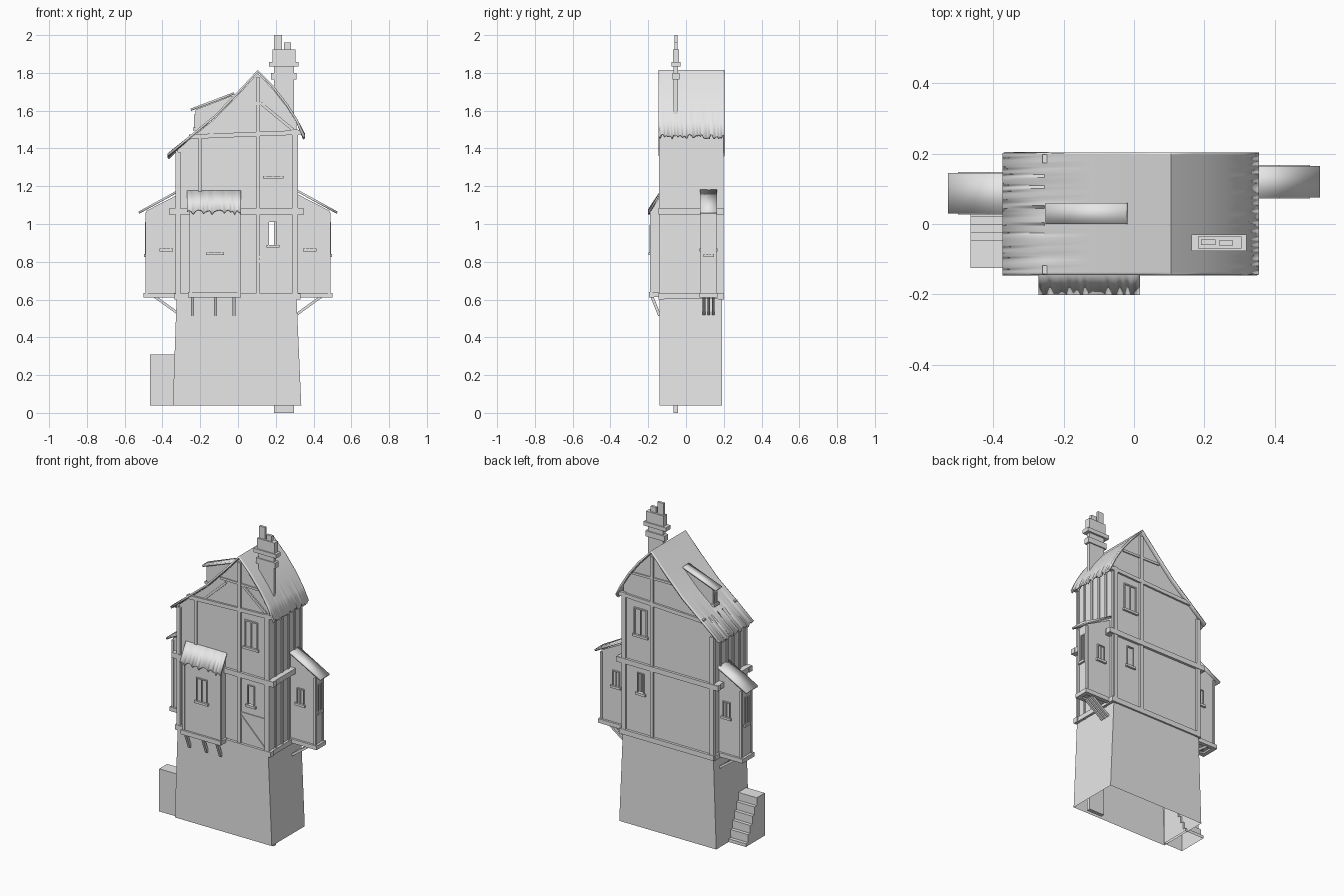
import bpy, bmesh, random
from mathutils import Vector, Matrix

random.seed(4)
if "Cube" in bpy.data.objects:
    bpy.data.objects.remove(bpy.data.objects["Cube"], do_unlink=True)

GREY = (0.8, 0.8, 0.8, 1)
plaster = bpy.data.materials.new("plain_grey")
plaster.use_nodes = True
plaster.diffuse_color = GREY
plaster.node_tree.nodes["Principled BSDF"].inputs["Base Color"].default_value = GREY

FRONT, BACK = -0.13, 0.185      # wall planes
LEFT, RIGHT = -0.325, 0.31


def finish(name, bm):
    bmesh.ops.recalc_face_normals(bm, faces=bm.faces)
    mesh = bpy.data.meshes.new(name)
    bm.to_mesh(mesh)
    bm.free()
    mesh.materials.append(plaster)
    ob = bpy.data.objects.new(name, mesh)
    bpy.context.collection.objects.link(ob)
    return ob


def box(name, x, y, z):
    bm = bmesh.new()
    size = Matrix.Diagonal((x[1] - x[0], y[1] - y[0], z[1] - z[0], 1))
    mid = Matrix.Translation((sum(x) / 2, sum(y) / 2, sum(z) / 2))
    bmesh.ops.create_cube(bm, size=1, matrix=mid @ size)
    return finish(name, bm)


def beam(name, a, b, w=0.025):
    a, b = Vector(a), Vector(b)
    bm = bmesh.new()
    turn = (b - a).to_track_quat('Z', 'Y').to_matrix().to_4x4()
    bmesh.ops.create_cube(bm, size=1, matrix=Matrix.Translation((a + b) / 2) @ turn
                          @ Matrix.Diagonal((w, w, (b - a).length, 1)))
    return finish(name, bm)


def place(axis, p, t):
    return (p[0], t, p[1]) if axis == 'y' else (t, p[0], p[1])


def prism(name, profile, axis, t0, t1, open_bottom=False, hole=None):
    """Extrude a profile along an axis; optionally cut a see-through opening."""
    bm = bmesh.new()
    rings = [[bm.verts.new(place(axis, p, t)) for p in profile] for t in (t0, t1)]
    for r in rings:
        bm.faces.new(r)
    n = len(profile)
    for i in range(n):
        j = (i + 1) % n
        bm.faces.new((rings[0][i], rings[0][j], rings[1][j], rings[1][i]))
    bmesh.ops.recalc_face_normals(bm, faces=bm.faces)
    if open_bottom:
        low = [f for f in bm.faces if f.normal.z < -0.99]
        bmesh.ops.delete(bm, geom=low, context='FACES')
    if hole:
        x0, x1, z0, z1 = hole
        for co, no in (((x0, 0, 0), (1, 0, 0)), ((x1, 0, 0), (1, 0, 0)),
                       ((0, 0, z0), (0, 0, 1)), ((0, 0, z1), (0, 0, 1))):
            bmesh.ops.bisect_plane(bm, geom=bm.verts[:] + bm.edges[:] + bm.faces[:],
                                   plane_co=co, plane_no=no)
        gone = []
        for f in bm.faces:
            c = f.calc_center_median()
            if abs(f.normal.y) > 0.9 and x0 < c.x < x1 and z0 < c.z < z1:
                gone.append(f)
        bmesh.ops.delete(bm, geom=gone, context='FACES')
    return finish(name, bm)


def roof_sheet(name, profile, axis, t0, t1, steps=1, ragged=(), thick=0.012):
    """Thin roof covering; the listed profile rows get a ragged drip edge."""
    bm = bmesh.new()
    rows = []
    for i, p in enumerate(profile):
        row = []
        for k in range(steps + 1):
            drop = random.uniform(0, 0.025) if i in ragged else 0
            row.append(bm.verts.new(place(axis, (p[0], p[1] - drop), t0 + (t1 - t0) * k / steps)))
        rows.append(row)
    for a, b in zip(rows, rows[1:]):
        for k in range(steps):
            bm.faces.new((a[k], a[k + 1], b[k + 1], b[k]))
    ob = finish(name, bm)
    mod = ob.modifiers.new("thickness", 'SOLIDIFY')
    mod.thickness, mod.offset = thick, 0
    bpy.context.view_layer.objects.active = ob
    ob.select_set(True)
    bpy.ops.object.shade_smooth_by_angle(angle=0.6)
    ob.select_set(False)


def window(name, axis, plane, u, z, bar=0.008):
    """Frame, mullion and sill on a wall whose plane is normal to the axis."""
    out = 0.007
    mid = (u[0] + u[1]) / 2
    parts = [((u[0] - bar, u[0]), z), ((u[1], u[1] + bar), z),
             ((mid - bar / 3, mid + bar / 3), z),
             ((u[0] - bar, u[1] + bar), (z[1], z[1] + bar)),
             ((u[0] - 0.015, u[1] + 0.015), (z[0] - 0.015, z[0]))]
    for i, (a, h) in enumerate(parts):
        d = out + (0.006 if i == 4 else 0)
        deep = (plane - d, plane + d)
        if axis == 'y':
            box(f"{name}_{i}", a, deep, h)
        else:
            box(f"{name}_{i}", deep, a, h)


# Stone base and side stairs
prism("stone_base", [(-0.345, 0.04), (0.335, 0.04), (0.31, 0.61), (LEFT, 0.61)],
      'y', -0.14, 0.19, open_bottom=True)
stairs = [(-0.125, 0.04), (-0.125, 0.31)]
for i in range(5):
    y, z = -0.045 + i * 0.022, 0.31 - i * 0.05
    stairs += [(y, z), (y, z - 0.05)]
stairs += [(0.065, 0.06), (0.065, 0.04)]
prism("side_stairs", stairs, 'x', -0.465, -0.33, open_bottom=True)

# Timbered body with gable, and main roof
slope = [(-0.37, 1.37), (-0.25, 1.465), (-0.12, 1.572), (0, 1.695), (0.105, 1.81),
         (0.19, 1.72), (0.26, 1.63), (0.31, 1.55), (0.35, 1.475)]
gable = [(x, z - 0.012) for x, z in slope[1:-1]]
prism("house_body", [(LEFT, 0.6), (RIGHT, 0.6)] + gable[::-1] + [(LEFT, 1.39)],
      'y', FRONT, BACK, open_bottom=True, hole=(0.165, 0.205, 0.89, 1.01))
roof_sheet("main_roof", slope, 'y', -0.145, 0.203, 44, (0, 8))

# Timber frame on front and back
for side, y in (("front", FRONT), ("back", BACK)):
    beam(f"{side}_left_post", (-0.318, y, 0.6), (-0.318, y, 1.38), 0.026)
    beam(f"{side}_right_post", (0.3, y, 0.6), (0.3, y, 1.5), 0.026)
    beam(f"{side}_king_post", (0.105, y, 0.62), (0.105, y, 1.775), 0.022)
    beam(f"{side}_floor_beam", (-0.335, y, 0.617), (0.33, y, 0.617), 0.032)
    beam(f"{side}_middle_beam", (-0.365, y, 1.067), (0.35, y, 1.067), 0.032)
    beam(f"{side}_attic_beam", (-0.26, y, 1.462), (0.335, y, 1.485), 0.024)
    beam(f"{side}_collar", (-0.03, y, 1.64), (0.24, y, 1.635), 0.014)
    window(f"{side}_attic_window", 'y', y, (0.148, 0.225), (1.255, 1.415))
    window(f"{side}_slit_frame", 'y', y, (0.165, 0.205), (0.89, 1.01), 0.005)
    bpy.data.objects.remove(bpy.data.objects[f"{side}_slit_frame_2"])
beam("front_wall_post", (-0.2, FRONT, 0.62), (-0.2, FRONT, 1.47), 0.016)
beam("front_left_brace", (-0.15, FRONT, 1.47), (0.01, FRONT, 1.62), 0.014)
beam("front_right_brace", (0.12, FRONT, 1.64), (0.29, FRONT, 1.5), 0.016)
beam("front_low_rail", (0.11, FRONT, 0.825), (0.3, FRONT, 0.825), 0.01)
beam("front_low_brace", (0.11, FRONT, 0.81), (0.28, FRONT, 0.64), 0.012)

# Upright planks and cross beams on both ends
for side, x, top in (("left_end", LEFT, 1.39), ("right_end", RIGHT, 1.5)):
    for i in range(6):
        y = -0.133 + i * 0.0635
        beam(f"{side}_plank_{i}", (x, y, 0.6), (x, y, top), 0.014)
    out = 0.018 if x > 0 else -0.018
    beam(f"{side}_middle_beam", (x + out, -0.145, 1.067), (x + out, 0.195, 1.067), 0.034)
    beam(f"{side}_floor_beam", (x, -0.145, 0.617), (x, 0.195, 0.617), 0.03)

# Hanging side bays with lean-to roofs and struts
for side, s, y0, y1 in (("left_bay", -1, 0.04, 0.135), ("right_bay", 1, 0.085, 0.155)):
    prism(side, [(s * 0.3, 0.62), (s * 0.485, 0.62), (s * 0.485, 1.07), (s * 0.3, 1.165)], 'y', y0, y1)
    roof_sheet(f"{side}_roof", [(s * 0.31, 1.178), (s * 0.525, 1.06)], 'y', y0 - 0.01, y1 + 0.01)
    for y in (y0, y1):
        beam(f"{side}_sill_beam", (s * 0.3, y, 0.623), (s * 0.5, y, 0.623), 0.026)
        beam(f"{side}_corner_post", (s * 0.483, y, 0.62), (s * 0.483, y, 1.06), 0.014)
        xs = sorted((s * 0.36, s * 0.4))
        window(f"{side}_side_window", 'y', y, xs, (0.87, 0.96), 0.006)
    beam(f"{side}_end_beam", (s * 0.487, y0 - 0.012, 0.623), (s * 0.487, y1 + 0.012, 0.623), 0.026)
    mid = (y0 + y1) / 2
    window(f"{side}_end_window", 'x', s * 0.485, (mid - 0.013, mid + 0.013), (0.84, 1.005), 0.006)
    for i in range(3):
        y = y0 + 0.01 + (y1 - y0 - 0.02) * i / 2
        beam(f"{side}_strut_{i}", (s * 0.315, y, 0.525), (s * 0.44, y, 0.615), 0.014)

# Front bay with ragged canopy
prism("front_bay", [(FRONT, 0.62), (-0.185, 0.62), (-0.185, 1.07), (FRONT, 1.16)], 'x', -0.25, 0.005)
roof_sheet("front_bay_canopy", [(-0.132, 1.175), (-0.198, 1.075)], 'x', -0.27, 0.016, 26, (1,), 0.008)
beam("front_bay_sill", (-0.265, -0.183, 0.625), (0.015, -0.183, 0.625), 0.028)
for x in (-0.25, 0.005):
    beam("front_bay_post", (x, -0.184, 0.62), (x, -0.184, 1.07), 0.014)
    beam("front_bay_side_sill", (x, FRONT, 0.625), (x, -0.19, 0.625), 0.024)
window("front_bay_window", 'y', -0.185, (-0.155, -0.09), (0.85, 0.99), 0.006)
for x in (-0.24, -0.12, -0.022):
    beam("front_bay_strut", (x, -0.14, 0.515), (x, -0.18, 0.615), 0.016)

# Roof dormer
prism("dormer", [(-0.225, 1.47), (-0.225, 1.605), (-0.03, 1.68), (-0.03, 1.65)], 'y', 0.008, 0.052)
roof_sheet("dormer_roof", [(-0.25, 1.605), (-0.02, 1.692)], 'y', 0, 0.06)
window("dormer_window", 'x', -0.225, (0.02, 0.04), (1.51, 1.575), 0.005)

# Chimney stack running down through the house
box("chimney_stack", (0.19, 0.297), (-0.066, -0.042), (0, 1.85))
box("chimney_lower_band", (0.175, 0.31), (-0.072, -0.035), (1.765, 1.8))
box("chimney_upper_band", (0.163, 0.32), (-0.077, -0.03), (1.833, 1.858))
box("chimney_cap", (0.182, 0.305), (-0.07, -0.036), (1.855, 1.925))
box("tall_chimney_pot", (0.19, 0.232), (-0.06, -0.044), (1.92, 2.0))
box("short_chimney_pot", (0.243, 0.28), (-0.062, -0.046), (1.92, 1.96))
